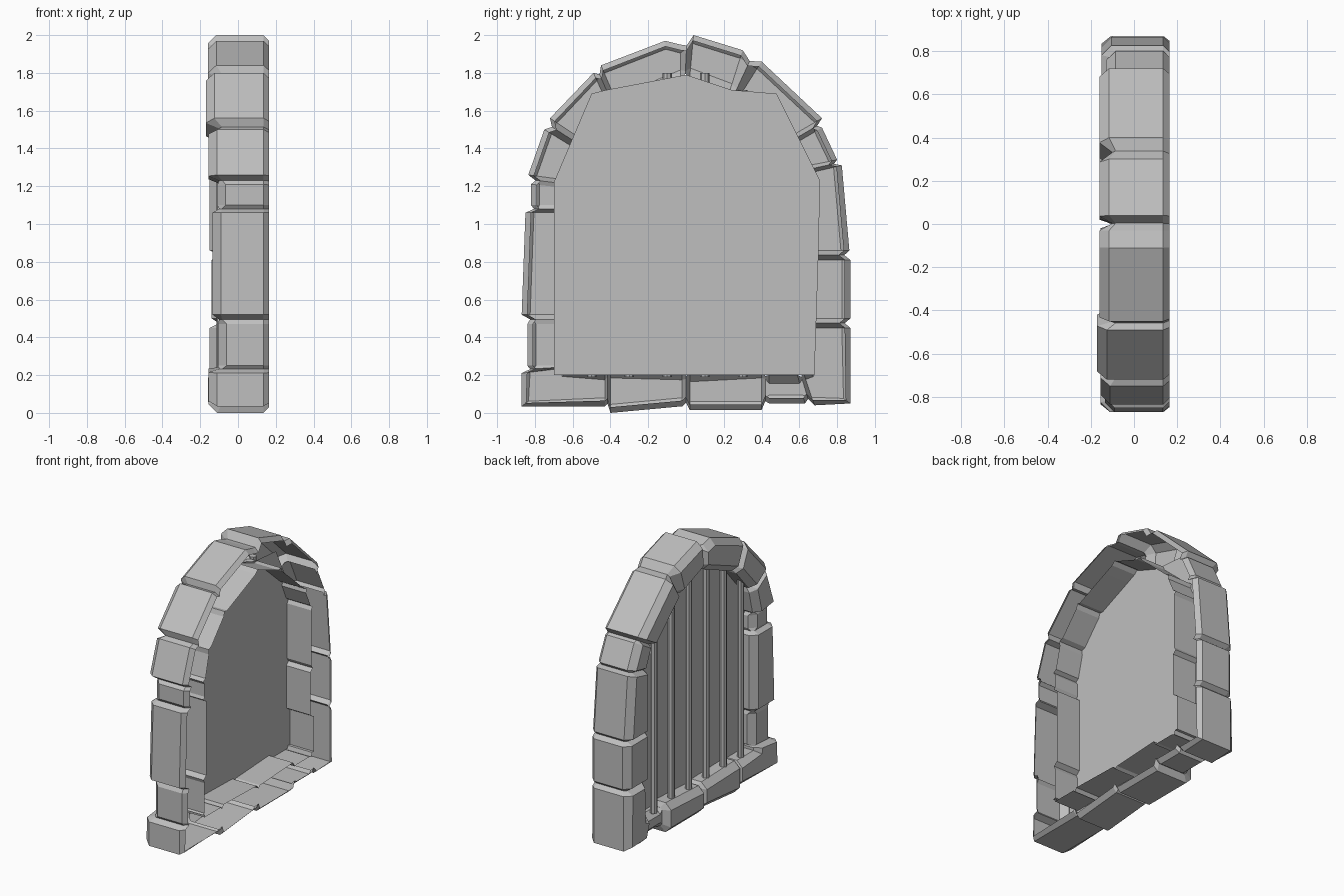
import bpy
import bmesh
from mathutils import Vector

cube = bpy.data.objects.get("Cube")
if cube:
    bpy.data.objects.remove(cube, do_unlink=True)

BACK = 0.165      # open wall side of the frame
CHAMFER = 0.045   # worn front edges of the stones
LIP = 0.03        # small bevel along the back outer edge


def flat_material(name, value):
    mat = bpy.data.materials.new(name)
    mat.use_nodes = True
    colour = (value, value, value, 1)
    mat.diffuse_color = colour
    mat.node_tree.nodes["Principled BSDF"].inputs["Base Color"].default_value = colour
    return mat


stone_grey = flat_material("stone grey", 0.52)


def make_object(name, bm):
    mesh = bpy.data.meshes.new(name)
    bm.to_mesh(mesh)
    bm.free()
    mesh.materials.append(stone_grey)
    obj = bpy.data.objects.new(name, mesh)
    bpy.context.collection.objects.link(obj)
    return obj


def section(outer, inner, front, chamfer):
    """Cross-section of the frame from the back outer edge to the back inner edge."""
    d = (inner - outer).normalized()
    pairs = [
        (BACK, outer + d * LIP),
        (BACK - LIP, outer),
        (front + chamfer, outer),
        (front, outer + d * chamfer),
        (front, inner - d * chamfer),
        (front + chamfer, inner),
        (BACK, inner),
    ]
    return [Vector((x, p.x, p.y)) for x, p in pairs]


def groove(end, start):
    """Recessed joint between two neighbouring stones."""
    outer = (Vector(end[:2]) + Vector(start[:2])) / 2
    inner = (Vector(end[2:]) + Vector(start[2:])) / 2
    d = (inner - outer).normalized()
    return section(outer + d * 0.03, inner - d * 0.02, -0.1, 0.015)


# Each stone: front depth, then stations of outer (y, z) and inner (y, z)
left_stones = [
    (-0.105, (-.84, .25, -.62, .25), (-.84, .47, -.62, .47)),
    (-0.135, (-.87, .52, -.60, .52), (-.85, 1.06, -.60, 1.06)),
    (-0.11, (-.82, 1.1, -.62, 1.1), (-.82, 1.21, -.62, 1.19)),
    (-0.155, (-.835, 1.26, -.61, 1.23), (-.75, 1.5, -.57, 1.39)),
    (-0.17, (-.72, 1.56, -.54, 1.44), (-.49, 1.8, -.40, 1.6)),
    (-0.16, (-.45, 1.84, -.36, 1.63), (-.11, 1.97, -.1, 1.74), (-.03, 1.95, -.03, 1.77)),
]
right_stones = [
    (-0.16, (.04, 2, .02, 1.78), (.3, 1.92, .23, 1.7)),
    (-0.16, (.4, 1.86, .28, 1.67), (.72, 1.56, .53, 1.45)),
    (-0.13, (.72, 1.51, .55, 1.41), (.8, 1.34, .6, 1.3)),
    (-0.15, (.825, 1.31, .61, 1.26), (.865, .86, .61, .86)),
    (-0.14, (.87, .81, .6, .81), (.87, .5, .6, .5)),
    (-0.15, (.87, .45, .64, .45), (.87, .05, .64, .22), (.68, .04, .62, .22)),
]
sill_stones = [
    (-0.1, (.63, .05, .59, .2), (.44, .05, .44, .2)),
    (-0.16, (.4, .015, .4, .23), (.02, .015, .02, .21)),
    (-0.155, (-.02, .035, -.02, .22), (-.4, 0, -.4, .23)),
    (-0.155, (-.43, .035, -.43, .22), (-.87, .035, -.62, .22), (-.87, .21, -.62, .24)),
]

# Stone frame: one skin running round the opening, left open at the back
stones = left_stones + right_stones + sill_stones
rings = []
for i, (front, *stations) in enumerate(stones):
    following = stones[(i + 1) % len(stones)]
    for s in stations:
        rings.append(section(Vector(s[:2]), Vector(s[2:]), front, CHAMFER))
    rings.append(groove(stations[-1], following[1]))

bm = bmesh.new()
loops = [[bm.verts.new(p) for p in ring] for ring in rings]
for a, b in zip(loops, loops[1:] + loops[:1]):
    for j in range(len(a) - 1):
        bm.faces.new((a[j], b[j], b[j + 1], a[j + 1]))
make_object("stone_frame", bm)

# Backing panel set inside the frame
outline = [(-.7, .2), (.68, .2), (.7, .8), (.71, 1.23), (.48, 1.69),
           (.24, 1.71), (0, 1.79), (-.42, 1.71), (-.5, 1.69), (-.7, 1.22)]
bm = bmesh.new()
bm.faces.new([bm.verts.new((-0.03, y, z)) for y, z in outline])
make_object("backing_panel", bm)

# Upright bars, mirrored about the middle
for y, top in ((0.1, 1.8), (0.3, 1.71), (0.5, 1.52)):
    for side, label in ((1, "back"), (-1, "front")):
        bm = bmesh.new()
        bmesh.ops.create_cone(bm, cap_ends=True, segments=8, radius1=0.025,
                              radius2=0.025, depth=top - 0.19)
        bmesh.ops.translate(bm, verts=bm.verts,
                            vec=(-0.09, side * y, (top + 0.19) / 2))
        make_object(f"bar_{label}_{round(y * 10)}", bm)
